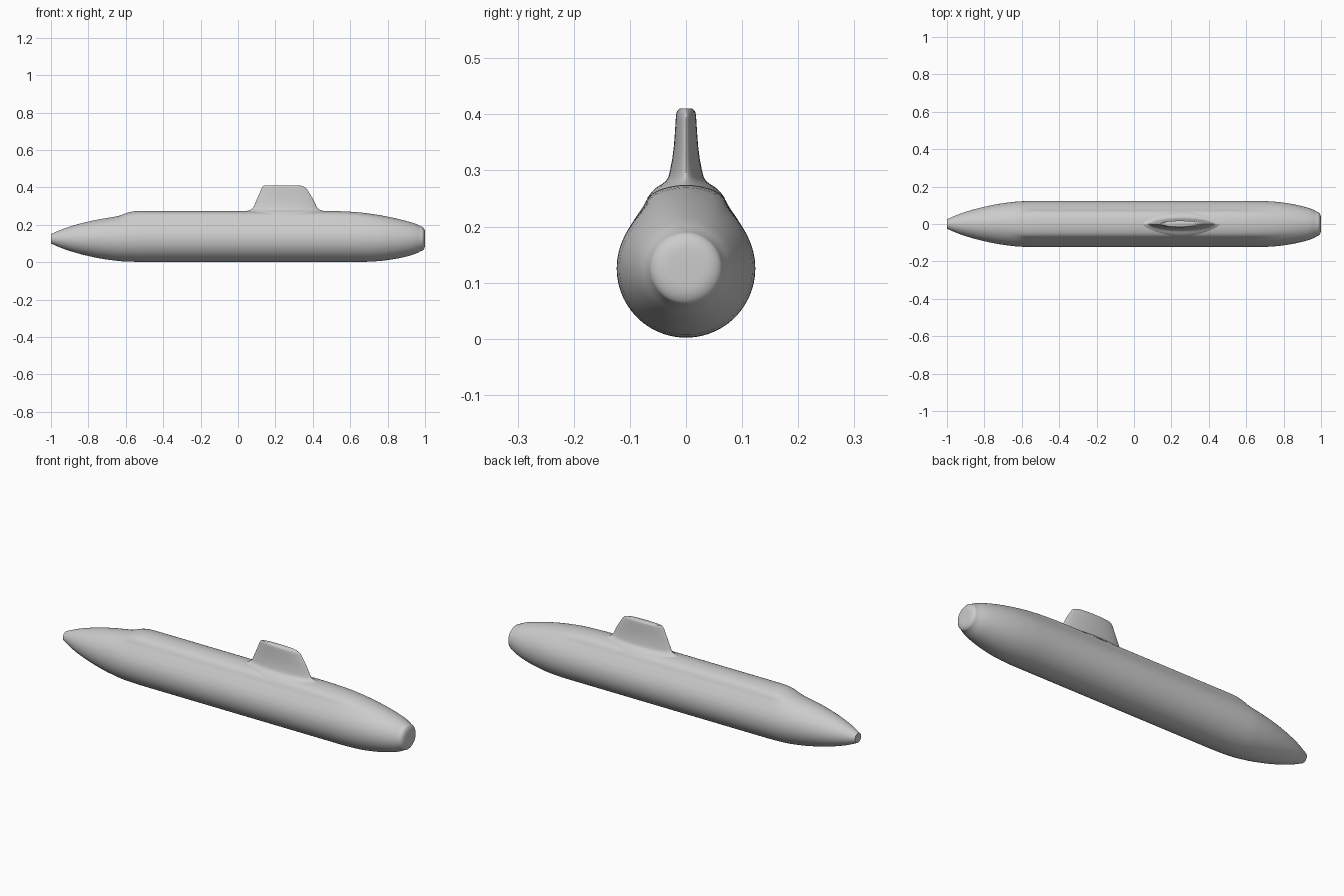
import bpy, bmesh, math

if "Cube" in bpy.data.objects:
    bpy.data.objects.remove(bpy.data.objects["Cube"])


def curve(pts, x):
    """Smooth monotone interpolation through (x, value) points."""
    if x <= pts[0][0]:
        return pts[0][1]
    if x >= pts[-1][0]:
        return pts[-1][1]
    s = [(b[1] - a[1]) / (b[0] - a[0]) for a, b in zip(pts, pts[1:])]
    m = [s[0]] + [2 * p * q / (p + q) if p * q > 0 else 0 for p, q in zip(s, s[1:])] + [s[-1]]
    for i, (a, b) in enumerate(zip(pts, pts[1:])):
        if x <= b[0]:
            h = b[0] - a[0]
            t = (x - a[0]) / h
            return (a[1] * (1 + 2 * t) * (1 - t) ** 2 + h * m[i] * t * (1 - t) ** 2
                    + b[1] * t * t * (3 - 2 * t) + h * m[i + 1] * t * t * (t - 1))


def loft(name, rings):
    """Skin a list of closed rings and cap both ends."""
    bm = bmesh.new()
    vs = [[bm.verts.new(p) for p in r] for r in rings]
    n = len(rings[0])
    for a, b in zip(vs, vs[1:]):
        for i in range(n):
            j = (i + 1) % n
            bm.faces.new((a[i], a[j], b[j], b[i]))
    bm.faces.new(vs[0])
    bm.faces.new(vs[-1])
    bmesh.ops.recalc_face_normals(bm, faces=bm.faces)
    me = bpy.data.meshes.new(name)
    bm.to_mesh(me)
    bm.free()
    ob = bpy.data.objects.new(name, me)
    bpy.context.collection.objects.link(ob)
    bpy.context.view_layer.objects.active = ob
    ob.select_set(True)
    bpy.ops.object.shade_smooth_by_angle(angle=math.radians(40))
    ob.select_set(False)


# Hull radius along x, raised deck strength along x, deck bulge by angle from top
radius = [(-1, .025), (-.95, .047), (-.9, .065), (-.8, .092), (-.7, .111), (-.6, .1215),
          (-.5, .1235), (.66, .1235), (.75, .1195), (.8, .114), (.85, .106), (.9, .095),
          (.95, .08), (.98, .065)]
deck = [(-.7, 0), (-.64, .12), (-.6, .6), (-.56, .95), (-.53, 1), (.48, 1), (.6, .84),
        (.7, .5), (.8, .18), (.9, 0)]
bulge = [(0, .205), (12, .2), (20, .195), (27, .165), (37, .068), (53, .01), (65, 0)]
ZC = .1255


def hull_ring(x, r):
    w, ring = curve(deck, x), []
    for i in range(96):
        a = math.radians(i * 3.75)
        off = curve(bulge, min(i * 3.75, 360 - i * 3.75))
        k = r * (1 + w * off)
        ring.append((x, k * math.sin(a), ZC + k * math.cos(a)))
    return ring


# Hull with deck casing, flat stern and rounded blunt nose
rings = [hull_ring(-1 + i * .02, curve(radius, -1 + i * .02)) for i in range(100)]
for i in range(1, 9):
    t = math.radians(i * 11)
    rings.append(hull_ring(.98 + .02 * math.sin(t), .03 + .035 * math.cos(t)))
rings.append(hull_ring(1, .012))
loft("hull", rings)

# Sail: rear edge, front edge and half width by height
rear = [(.25, .03), (.272, .04), (.28, .066), (.29, .08), (.32, .094), (.38, .12), (.402, .13), (.41, .138)]
front = [(.25, .48), (.272, .465), (.28, .44), (.29, .426), (.34, .40), (.385, .372), (.40, .36), (.41, .335)]
width = [(.25, .07), (.268, .055), (.275, .044), (.28, .037), (.29, .031), (.34, .022),
         (.38, .019), (.4, .0175), (.407, .0155), (.41, .011)]
heights = [.25, .26, .268, .272, .276, .28, .285, .29, .3, .32, .34, .36, .38, .39, .396, .402, .406, .409, .41]
sail = []
for z in heights:
    x0, x1, hy = curve(rear, z), curve(front, z), curve(width, z)
    ring = []
    for i in range(64):
        a = i * math.tau / 64
        s = math.sin(a)
        ring.append(((x0 + x1) / 2 + (x1 - x0) / 2 * math.cos(a),
                     hy * math.copysign(abs(s) ** 1.25, s), z))
    sail.append(ring)
loft("sail", sail)
